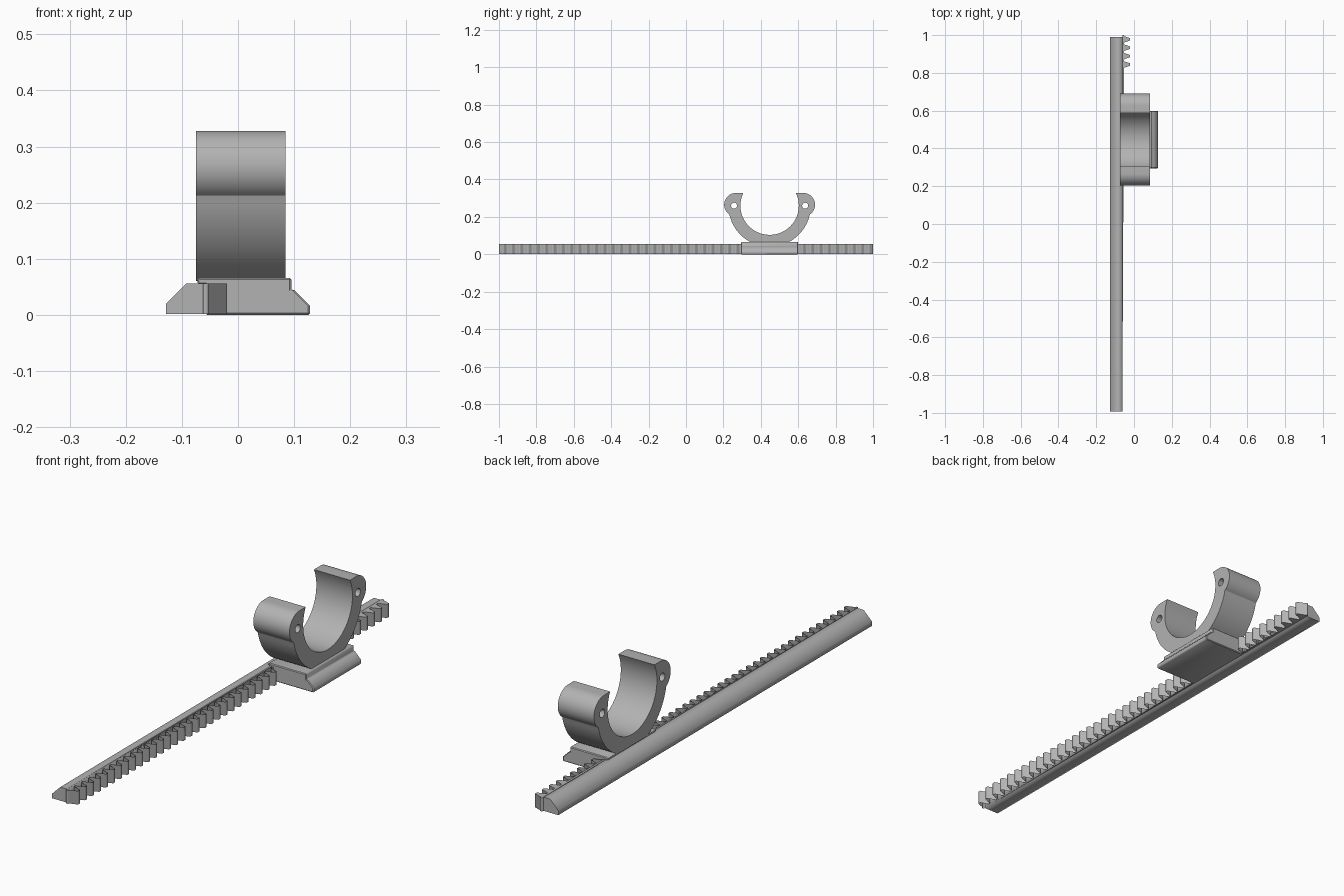
import bpy
import bmesh
from math import cos, sin, radians, sqrt, asin, degrees
from mathutils import Matrix

cube = bpy.data.objects.get("Cube")
if cube:
    bpy.data.objects.remove(cube, do_unlink=True)

grey = bpy.data.materials.new("plain grey")
grey.use_nodes = True
COLOUR = (0.45, 0.45, 0.45, 1)
grey.diffuse_color = COLOUR
grey.node_tree.nodes["Principled BSDF"].inputs["Base Color"].default_value = COLOUR

# Outline planes: local x, y and extrusion direction in the model
PLANE_XY = Matrix.Identity(3)
PLANE_XZ = Matrix(((1, 0, 0), (0, 0, -1), (0, 1, 0)))
PLANE_YZ = Matrix(((0, 0, 1), (1, 0, 0), (0, 1, 0)))


def arc(cx, cy, r, start, end, steps):
    angles = [radians(start + (end - start) * i / steps) for i in range(steps + 1)]
    return [(cx + r * cos(a), cy + r * sin(a)) for a in angles]


def extrude(name, loops, thickness, plane, location, smooth=False):
    """Filled outline (later loops are holes) extruded about its location."""
    curve = bpy.data.curves.new(name, 'CURVE')
    curve.dimensions = '2D'
    curve.fill_mode = 'BOTH'
    curve.extrude = thickness / 2
    for loop in loops:
        spline = curve.splines.new('POLY')
        spline.points.add(len(loop) - 1)
        for point, (x, y) in zip(spline.points, loop):
            point.co = (x, y, 0, 1)
        spline.use_cyclic_u = True
    obj = bpy.data.objects.new(name, curve)
    bpy.context.collection.objects.link(obj)
    obj.matrix_world = Matrix.Translation(location) @ plane.to_4x4()
    bpy.ops.object.select_all(action='DESELECT')
    obj.select_set(True)
    bpy.context.view_layer.objects.active = obj
    bpy.ops.object.convert(target='MESH')
    obj = bpy.context.object
    bm = bmesh.new()
    bm.from_mesh(obj.data)
    bmesh.ops.remove_doubles(bm, verts=bm.verts, dist=0.0001)
    bmesh.ops.recalc_face_normals(bm, faces=bm.faces)
    bm.to_mesh(obj.data)
    bm.free()
    obj.data.materials.clear()
    obj.data.materials.append(grey)
    if smooth:
        bpy.ops.object.shade_smooth_by_angle(angle=radians(30))
    return obj


# Rail with a sloped outer edge
RAIL_BOTTOM, RAIL_TOP, ROOT, TIP = 0.0015, 0.056, -0.053, -0.02
SEAM = -0.062
extrude("rail_body",
        [[(-0.128, RAIL_BOTTOM), (SEAM, RAIL_BOTTOM), (SEAM, RAIL_TOP),
          (-0.092, RAIL_TOP), (-0.128, 0.02)]],
        1.984, PLANE_XZ, (0, -0.001, 0))

# Row of straight-sided rack teeth along the inner edge
TEETH = 45
PITCH = 2 / TEETH
rack = [(SEAM, 1), (SEAM, -1), (ROOT, -1)]
for i in range(TEETH):
    y = -1 + PITCH * (i + 0.5)
    rack += [(ROOT, y - 0.0172), (TIP, y - 0.006), (TIP, y + 0.006), (ROOT, y + 0.0172)]
rack.append((ROOT, 1))
extrude("rack_teeth", [rack], RAIL_TOP - RAIL_BOTTOM, PLANE_XY,
        (0, 0, (RAIL_TOP + RAIL_BOTTOM) / 2))

# Carriage base with a stepped, sloped outer edge
CENTRE_Y = 0.447
base = extrude("carriage_base",
               [[(-0.058, 0), (0.128, 0), (0.128, 0.017), (0.101, 0.044),
                 (0.095, 0.044), (0.095, 0.066), (-0.071, 0.066),
                 (-0.074, 0.06), (-0.07, 0.054), (-0.058, 0.054)]],
               0.304, PLANE_XZ, (0, CENTRE_Y, 0))
bevel = base.modifiers.new("soft_edges", 'BEVEL')
bevel.width = 0.003
bevel.segments = 1
bevel.limit_method = 'ANGLE'
bevel.angle_limit = radians(60)

# Open round clip: half outline of outer arc, ear and tip, then mirrored
HUB_Z, BORE, OUTER, TOP = 0.26, 0.156, 0.22, 0.328
foot = -degrees(asin((HUB_Z - 0.06) / OUTER))
half = arc(0, HUB_Z, OUTER, foot, -13, 16)
half += arc(0.18, 0.265, 0.063, -56, 90, 20)
lip = degrees(asin((TOP - HUB_Z) / BORE))
bore = arc(0, HUB_Z, BORE, lip, -180 - lip, 56)
outline = half + bore + [(-x, z) for x, z in reversed(half)]
holes = [arc(side * 0.19, HUB_Z, 0.016, 0, 345, 23) for side in (-1, 1)]
extrude("round_clip", [outline] + holes, 0.16, PLANE_YZ, (0.005, CENTRE_Y, 0), smooth=True)
